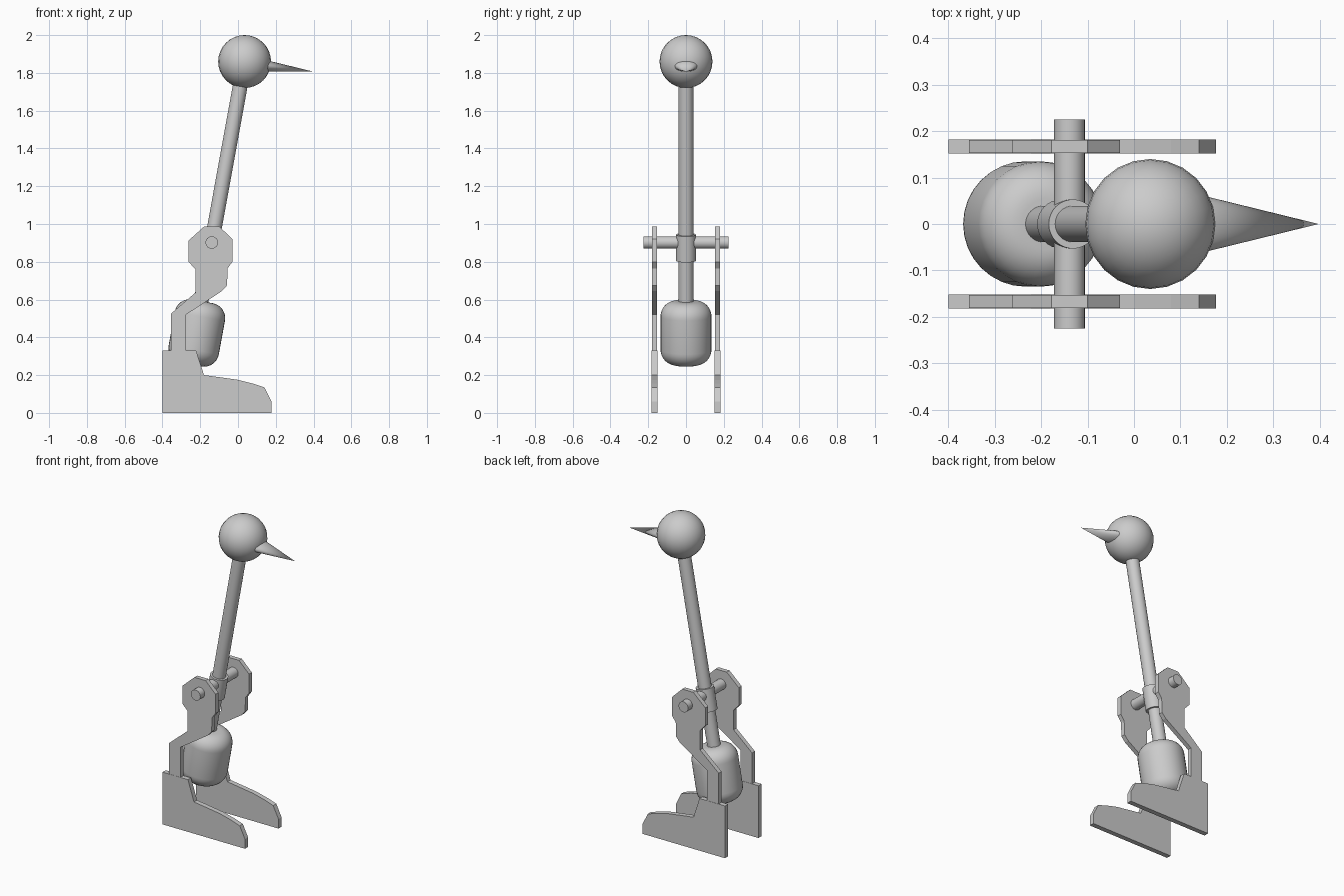
import bpy, bmesh, math
from mathutils import Vector, Matrix

if "Cube" in bpy.data.objects:
    bpy.data.objects.remove(bpy.data.objects["Cube"])

PIVOT = Vector((-0.139, 0, 0.902))
HEAD = Vector((0.035, 0, 1.86))
AXIS = (HEAD - PIVOT).normalized()


def add(name, bm, smooth=True):
    bmesh.ops.recalc_face_normals(bm, faces=bm.faces)
    me = bpy.data.meshes.new(name)
    bm.to_mesh(me)
    bm.free()
    ob = bpy.data.objects.new(name, me)
    bpy.context.collection.objects.link(ob)
    if smooth:
        bpy.ops.object.select_all(action='DESELECT')
        ob.select_set(True)
        bpy.context.view_layer.objects.active = ob
        bpy.ops.object.shade_smooth_by_angle(angle=math.radians(35))
    return ob


def rod(name, a, b, r1, r2=None, seg=32, flatten=1.0):
    """Cylinder or cone from a to b; flatten squashes its height."""
    a, b = Vector(a), Vector(b)
    d = b - a
    bm = bmesh.new()
    bmesh.ops.create_cone(bm, cap_ends=True, segments=seg, radius1=r1,
                          radius2=r1 if r2 is None else r2, depth=d.length)
    turn = d.to_track_quat('Z', 'Y').to_matrix().to_4x4()
    squash = Matrix.Diagonal((1, 1, 1, 1))
    if flatten != 1.0:
        # local axis closest to world up gets squashed
        up = turn.to_3x3().transposed() @ Vector((0, 0, 1))
        i = 0 if abs(up.x) > abs(up.y) else 1
        squash[i][i] = flatten
    bm.transform(Matrix.Translation((a + b) / 2) @ turn @ squash)
    return add(name, bm)


def plate(name, outline, y, thick):
    """Flat board cut from an x-z outline."""
    bm = bmesh.new()
    f = bm.faces.new([bm.verts.new((x, y - thick / 2, z)) for x, z in outline])
    ext = bmesh.ops.extrude_face_region(bm, geom=[f])
    bmesh.ops.translate(bm, vec=(0, thick, 0),
                        verts=[v for v in ext['geom'] if isinstance(v, bmesh.types.BMVert)])
    return add(name, bm, smooth=False)


# Head and beak
bm = bmesh.new()
bmesh.ops.create_uvsphere(bm, u_segments=24, v_segments=16, radius=0.14)
bm.transform(Matrix.Translation(HEAD))
add("head", bm)
rod("beak", (0.10, 0, 1.842), (0.398, 0, 1.807), 0.073, 0.0, flatten=0.5)

# Neck tube, pivot sleeve and axle
rod("neck_tube", PIVOT - AXIS * 0.36, HEAD - AXIS * 0.05, 0.039)
rod("pivot_sleeve", PIVOT - AXIS * 0.098, PIVOT + AXIS * 0.042, 0.053)
rod("axle", PIVOT - Vector((0, 0.225, 0)), PIVOT + Vector((0, 0.225, 0)), 0.033)

# Round-ended body, a revolved profile tilted with the neck
R, C, H = 0.135, 0.08, 0.17
arc = [(R - C + C * math.cos(t), H - C + C * math.sin(t))
       for t in [math.pi / 2 * i / 8 for i in range(9)]]
profile = [(r, -h) for r, h in reversed(arc)] + arc
bm = bmesh.new()
N = 32
rings = [[bm.verts.new((r * math.cos(2 * math.pi * k / N), r * math.sin(2 * math.pi * k / N), h))
          for k in range(N)] for r, h in profile]
for lo, hi in zip(rings, rings[1:]):
    for k in range(N):
        bm.faces.new((lo[k], lo[(k + 1) % N], hi[(k + 1) % N], hi[k]))
bm.faces.new(rings[0])
bm.faces.new(rings[-1])
bm.transform(Matrix.Translation((-0.218, 0, 0.423)) @ AXIS.to_track_quat('Z', 'Y').to_matrix().to_4x4())
add("body", bm)

# Legs and feet on both sides
LEG = [(-0.355, 0.33), (-0.275, 0.33), (-0.275, 0.52), (-0.085, 0.645), (-0.058, 0.675),
       (-0.055, 0.765), (-0.03, 0.80), (-0.03, 0.92), (-0.10, 0.988), (-0.178, 0.988),
       (-0.262, 0.912), (-0.262, 0.80), (-0.225, 0.76), (-0.225, 0.637), (-0.355, 0.525)]
FOOT = [(-0.40, 0), (0.177, 0), (0.177, 0.06), (0.14, 0.135), (0.08, 0.155), (0.0, 0.175),
        (-0.12, 0.192), (-0.18, 0.20), (-0.222, 0.33), (-0.40, 0.33)]
for side, y in (("front", -0.167), ("back", 0.167)):
    plate(side + "_leg", LEG, y, 0.028)
    plate(side + "_foot", FOOT, y, 0.031)
